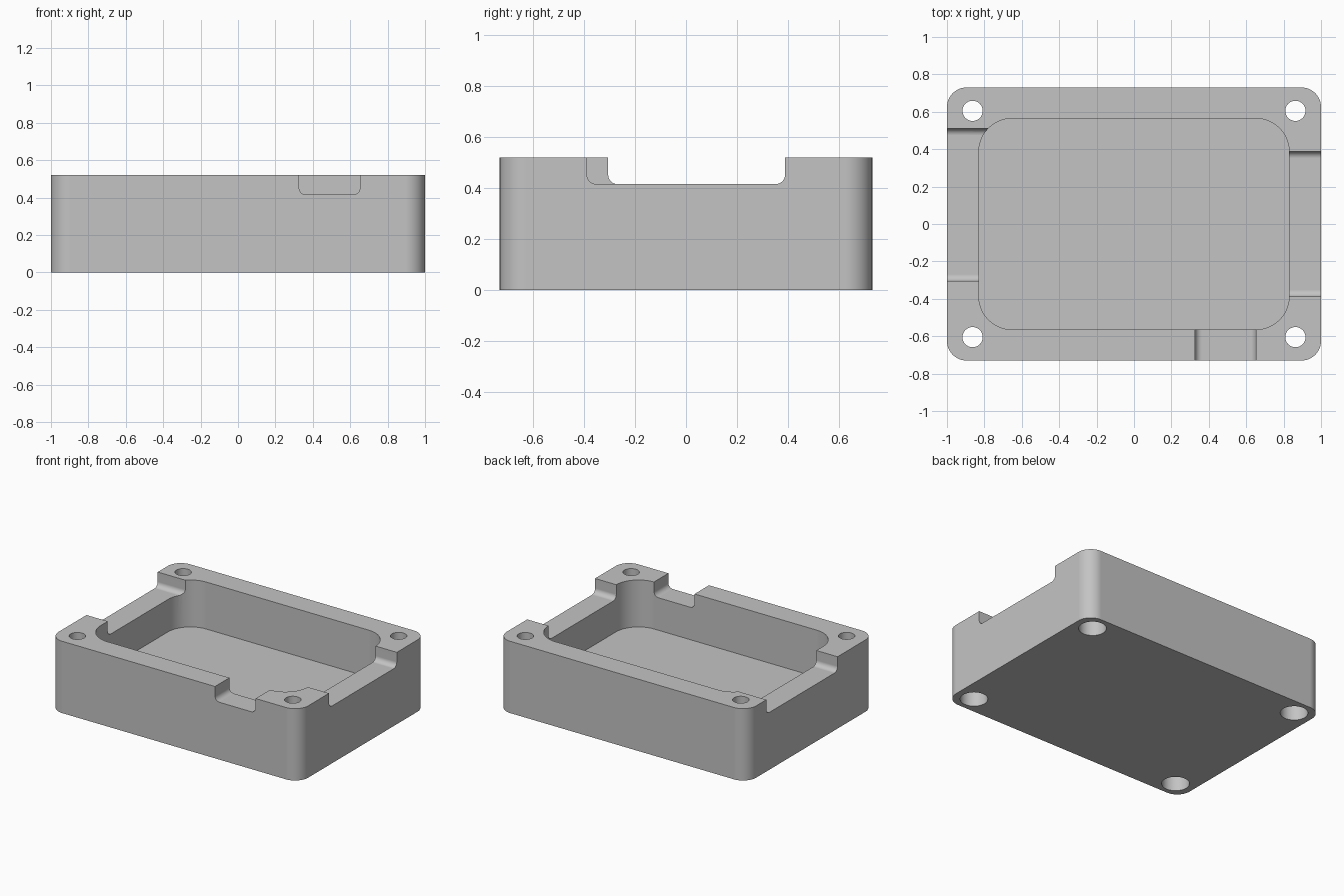
import bpy
import bmesh
import math
from mathutils import Matrix, Vector

cube = bpy.data.objects.get("Cube")
if cube:
    bpy.data.objects.remove(cube, do_unlink=True)

HEIGHT = 0.52
NOTCH_Z = 0.415
FLOOR_Z = 0.18

grey = bpy.data.materials.new("matte_grey")
grey.use_nodes = True
grey.diffuse_color = (0.55, 0.55, 0.55, 1)
grey.node_tree.nodes["Principled BSDF"].inputs["Base Color"].default_value = grey.diffuse_color


def rounded_rect(u0, u1, v0, v1, radius, segments=12):
    """Counter-clockwise outline of a rectangle with rounded corners."""
    centres = [(u1 - radius, v1 - radius), (u0 + radius, v1 - radius),
               (u0 + radius, v0 + radius), (u1 - radius, v0 + radius)]
    points = []
    for corner, (cu, cv) in enumerate(centres):
        for i in range(segments + 1):
            a = math.pi / 2 * (corner + i / segments)
            points.append((cu + radius * math.cos(a), cv + radius * math.sin(a)))
    return points


def prism(name, outline, start, end, matrix=Matrix()):
    """Extrude an outline along local z, then place it with a matrix."""
    bm = bmesh.new()
    face = bm.faces.new([bm.verts.new((u, v, start)) for u, v in outline])
    top = bmesh.ops.extrude_face_region(bm, geom=[face])["geom"]
    moved = [g for g in top if isinstance(g, bmesh.types.BMVert)]
    bmesh.ops.translate(bm, verts=moved, vec=Vector((0, 0, end - start)))
    bmesh.ops.transform(bm, matrix=matrix, verts=bm.verts)
    bmesh.ops.recalc_face_normals(bm, faces=bm.faces)
    mesh = bpy.data.meshes.new(name)
    bm.to_mesh(mesh)
    bm.free()
    mesh.materials.append(grey)
    obj = bpy.data.objects.new(name, mesh)
    bpy.context.collection.objects.link(obj)
    return obj


def circle(x, y, radius, sides=48):
    return [(x + radius * math.cos(2 * math.pi * i / sides),
             y + radius * math.sin(2 * math.pi * i / sides)) for i in range(sides)]


# Outer block with rounded vertical corners
body = prism("enclosure_base", rounded_rect(-1, 1, -0.73, 0.73, 0.105), 0, HEIGHT)

# Central pocket
cutters = [prism("pocket_cutter", rounded_rect(-0.83, 0.83, -0.565, 0.565, 0.18),
                 FLOOR_Z, HEIGHT + 0.2)]

# Rim notches: local (u, v, depth) mapped onto (y, z, x) or (x, z, -y)
along_x = Matrix(((0, 0, 1, 0), (1, 0, 0, 0), (0, 1, 0, 0), (0, 0, 0, 1)))
along_y = Matrix(((1, 0, 0, 0), (0, 0, -1, 0), (0, 1, 0, 0), (0, 0, 0, 1)))
for name, lo, hi, start, end, matrix in (
        ("right_notch_cutter", -0.305, 0.51, -1.2, -0.5, along_x),
        ("left_notch_cutter", -0.388, 0.388, 0.5, 1.2, along_x),
        ("front_notch_cutter", 0.327, 0.652, 0.3, 0.9, along_y)):
    outline = rounded_rect(lo, hi, NOTCH_Z, HEIGHT + 0.2, 0.036, 8)
    cutters.append(prism(name, outline, start, end, matrix))

# Corner screw holes, each with a wider recess from below
for x in (-0.863, 0.863):
    for y in (-0.605, 0.605):
        cutters.append(prism("screw_hole_cutter", circle(x, y, 0.054), -0.1, HEIGHT + 0.1))
        cutters.append(prism("screw_recess_cutter", circle(x, y, 0.091), -0.15, 0.2))

# Carve the block
bpy.ops.object.select_all(action="DESELECT")
body.select_set(True)
bpy.context.view_layer.objects.active = body
for cutter in cutters:
    cutter.hide_render = True
    mod = body.modifiers.new("cut", "BOOLEAN")
    mod.operation = "DIFFERENCE"
    mod.solver = "EXACT"
    mod.object = cutter
    bpy.ops.object.modifier_apply(modifier=mod.name)
    bpy.data.objects.remove(cutter, do_unlink=True)

# Smooth rounds, crisp edges
bpy.ops.object.shade_smooth_by_angle(angle=math.radians(30))
weighted = body.modifiers.new("weighted_normals", "WEIGHTED_NORMAL")
weighted.keep_sharp = True
